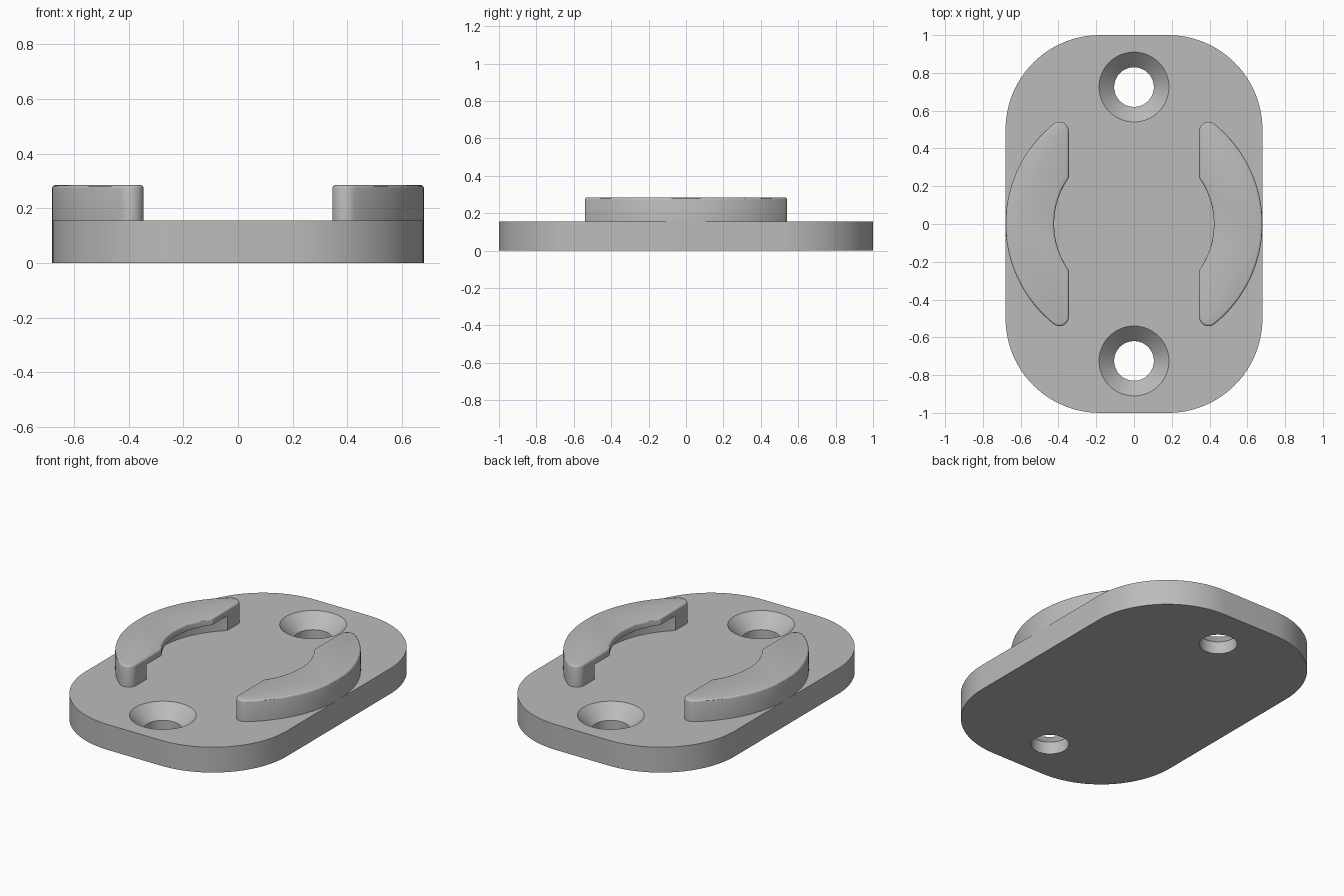
import bpy, bmesh, math

if "Cube" in bpy.data.objects:
    bpy.data.objects.remove(bpy.data.objects["Cube"])

TOP = 0.155        # upper face of the plate
RAIL_TOP = 0.285

grey = bpy.data.materials.new("mid_grey")
grey.diffuse_color = (0.5, 0.5, 0.5, 1)
grey.use_nodes = True
grey.node_tree.nodes["Principled BSDF"].inputs["Base Color"].default_value = grey.diffuse_color


def arc(cx, cy, r, a0, a1, n):
    """Points on an arc, angles in degrees."""
    return [(cx + r * math.cos(math.radians(a0 + (a1 - a0) * i / n)),
             cy + r * math.sin(math.radians(a0 + (a1 - a0) * i / n))) for i in range(n + 1)]


def prism(name, outline, z0, z1, fillet=0):
    """Extrude an outline, optionally rounding its upper rim."""
    bm = bmesh.new()
    base = bm.faces.new([bm.verts.new((x, y, z0)) for x, y in outline])
    ext = bmesh.ops.extrude_face_region(bm, geom=[base], use_keep_orig=True)["geom"]
    bmesh.ops.translate(bm, vec=(0, 0, z1 - z0),
                        verts=[g for g in ext if isinstance(g, bmesh.types.BMVert)])
    bmesh.ops.recalc_face_normals(bm, faces=bm.faces)
    if fillet:
        rim = [e for e in bm.edges if all(v.co.z > z1 - 1e-5 for v in e.verts)]
        bmesh.ops.bevel(bm, geom=rim, offset=fillet, segments=3, profile=0.5, affect='EDGES')
    return finish(name, bm)


def lathe(name, profile, y, n=64):
    """Closed solid of revolution about a vertical axis at (0, y)."""
    bm = bmesh.new()
    rings = [[bm.verts.new((px, y + py, z)) for px, py in arc(0, 0, r, 0, 360, n)[:-1]]
             for r, z in profile]
    for a, b in zip(rings, rings[1:]):
        for i in range(n):
            bm.faces.new((a[i], a[(i + 1) % n], b[(i + 1) % n], b[i]))
    bm.faces.new(rings[0])
    bm.faces.new(rings[-1])
    bmesh.ops.recalc_face_normals(bm, faces=bm.faces)
    return finish(name, bm)


def finish(name, bm):
    me = bpy.data.meshes.new(name)
    bm.to_mesh(me)
    bm.free()
    me.materials.append(grey)
    ob = bpy.data.objects.new(name, me)
    bpy.context.collection.objects.link(ob)
    return ob


def cut(ob, cutter):
    mod = ob.modifiers.new("cut", 'BOOLEAN')
    mod.operation, mod.solver, mod.object = 'DIFFERENCE', 'EXACT', cutter
    bpy.ops.object.select_all(action='DESELECT')
    bpy.context.view_layer.objects.active = ob
    ob.select_set(True)
    bpy.ops.object.modifier_apply(modifier=mod.name)
    bpy.data.objects.remove(cutter)


def smooth(ob):
    bpy.ops.object.select_all(action='DESELECT')
    bpy.context.view_layer.objects.active = ob
    ob.select_set(True)
    bpy.ops.object.shade_smooth_by_angle(angle=math.radians(30))


# Base plate with large rounded corners
outline = []
for cx, cy, a in ((0.18, 0.5, 0), (-0.18, 0.5, 90), (-0.18, -0.5, 180), (0.18, -0.5, 270)):
    outline += arc(cx, cy, 0.5, a, a + 90, 24)
plate = prism("base_plate", outline, 0, TOP)

# Countersunk screw holes
for y in (-0.725, 0.725):
    cut(plate, lathe("hole_cutter", [(0.105, -0.1), (0.105, 0.075), (0.185, TOP), (0.185, 0.3)], y))
smooth(plate)

# Half outline of a rail: inner arc, straight flank, rounded tip, outer arc
inner = math.degrees(math.acos(0.345 / 0.423))
tip_y = math.sqrt(0.63 ** 2 - 0.395 ** 2)
tip = math.degrees(math.atan2(tip_y, 0.395))
half = (arc(0, 0, 0.423, 0, inner, 12) + arc(0.395, tip_y, 0.05, 180, tip, 10)
        + arc(0, 0, 0.68, tip, 0, 24)[1:])
rail_outline = half + [(x, -y) for x, y in half[-2:0:-1]]

# Curved rails, hollowed beneath to leave an overhanging lip
for name, side in (("right_rail", 1), ("left_rail", -1)):
    rail = prism(name, [(side * x, y) for x, y in rail_outline], TOP, RAIL_TOP, 0.012)
    cut(rail, lathe("groove_cutter", [(0.52, 0.1), (0.52, 0.245)], 0, 96))
    smooth(rail)
